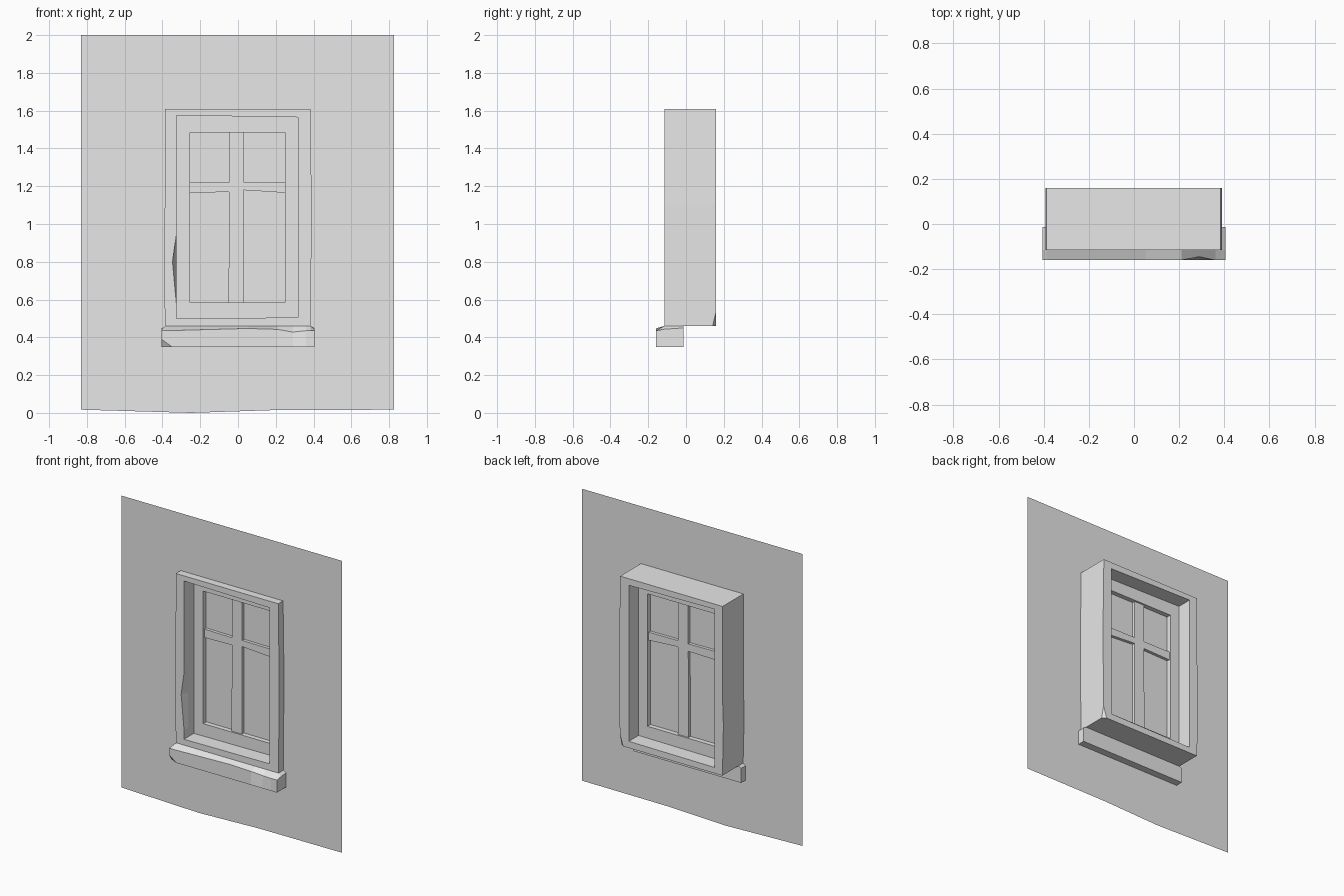
import bpy
import bmesh
from mathutils import Vector

cube = bpy.data.objects.get("Cube")
if cube:
    bpy.data.objects.remove(cube, do_unlink=True)

# Single plain grey
grey = bpy.data.materials.new("plain_grey")
grey.use_nodes = True
grey.diffuse_color = (0.8, 0.8, 0.8, 1)
grey.node_tree.nodes["Principled BSDF"].inputs["Base Color"].default_value = (0.8, 0.8, 0.8, 1)


def finish(name, bm, solid=True):
    if solid:
        bmesh.ops.recalc_face_normals(bm, faces=bm.faces)
    mesh = bpy.data.meshes.new(name)
    bm.to_mesh(mesh)
    bm.free()
    mesh.materials.append(grey)
    obj = bpy.data.objects.new(name, mesh)
    bpy.context.collection.objects.link(obj)
    return obj


def loft(loops, closed):
    """Bridge equal-length loops of points; cap the ends unless closed."""
    bm = bmesh.new()
    rows = [[bm.verts.new(p) for p in loop] for loop in loops]
    n = len(rows[0])
    pairs = list(zip(rows, rows[1:]))
    if closed:
        pairs.append((rows[-1], rows[0]))
    else:
        bm.faces.new(rows[0])
        bm.faces.new(rows[-1])
    for a, b in pairs:
        for i in range(n):
            j = (i + 1) % n
            bm.faces.new((a[i], a[j], b[j], b[i]))
    return bm


def at(y, outline):
    return [(x, y, z) for x, z in outline]


def chip(bm, corner, a, b, c):
    """Slice the corner off along the plane through a, b, c."""
    a, b, c, corner = map(Vector, (a, b, c, corner))
    normal = (b - a).cross(c - a)
    if normal.dot(corner - a) < 0:
        normal.negate()
    bmesh.ops.bisect_plane(bm, geom=bm.verts[:] + bm.edges[:] + bm.faces[:],
                           plane_co=a, plane_no=normal, clear_outer=True)
    bmesh.ops.holes_fill(bm, edges=[e for e in bm.edges if e.is_boundary])


# Wall sheet with an opening and an uneven lower edge
WALL_Y = -0.063
bm = bmesh.new()
outer = [(-0.83, 0.017), (-0.25, 0), (0.2, 0.015), (0.825, 0.017), (0.825, 2), (-0.83, 2)]
inner = [(-0.355, 0.48), (-0.25, 0.48), (0.2, 0.48), (0.355, 0.48), (0.355, 1.59), (-0.355, 1.59)]
o = [bm.verts.new(p) for p in at(WALL_Y, outer)]
h = [bm.verts.new(p) for p in at(WALL_Y, inner)]
for i in range(len(o)):
    j = (i + 1) % len(o)
    bm.faces.new((o[i], o[j], h[j], h[i]))
finish("wall", bm, solid=False)

# Deep outer frame, worn on the left inner edge
FRONT, BACK = -0.115, 0.16
frame_out = [(-0.385, 0.46), (0.385, 0.46), (0.39, 1.1), (0.383, 1.61),
             (-0.387, 1.61), (-0.388, 0.95), (-0.393, 0.8), (-0.388, 0.56)]
frame_in = [(-0.325, 0.5), (0.318, 0.505), (0.318, 1.1), (0.318, 1.565),
            (-0.325, 1.575), (-0.325, 0.95), (-0.325, 0.8), (-0.325, 0.56)]
worn_in = list(frame_in)
worn_in[6] = (-0.347, 0.8)
bm = loft([at(FRONT, frame_out), at(BACK, frame_out), at(BACK, frame_in),
           at(-0.07, frame_in), at(FRONT, worn_in)], closed=True)
chip(bm, (0.385, BACK, 0.46), (0.386, 0.14, 0.46), (0.386, BACK, 0.54), (0.36, BACK, 0.46))
finish("window_frame", bm)


def rect(x0, x1, z0, z1):
    return [(x0, z0), (x1, z0), (x1, z1), (x0, z1)]


# Sash set in the middle of the frame
sash_out = rect(-0.335, 0.33, 0.49, 1.585)
sash_in = rect(-0.255, 0.25, 0.585, 1.485)
finish("window_sash", loft([at(-0.01, sash_out), at(0.055, sash_out),
                            at(0.055, sash_in), at(-0.01, sash_in)], closed=True))

# Glazing bars, slightly crooked
bars = {
    "upright_bar": [(-0.05, 0.58), (0.03, 0.58), (0.03, 1.49), (-0.045, 1.49)],
    "cross_bar_right": [(-0.26, 1.165), (-0.03, 1.17), (-0.03, 1.22), (-0.26, 1.223)],
    "cross_bar_left": [(0.02, 1.18), (0.255, 1.165), (0.255, 1.22), (0.02, 1.222)],
}
for name, outline in bars.items():
    finish(name, loft([at(0.002, outline), at(0.043, outline)], closed=False))

# Glass pane
bm = bmesh.new()
bm.faces.new([bm.verts.new(p) for p in at(0.0225, rect(-0.26, 0.26, 0.58, 1.49))])
finish("glass_pane", bm, solid=False)

# Sill: cross-sections along x give sloped top, bevelled ends and a worn dip
# Each station: x, front lip y, front lip z, ridge z, back z
stations = [(-0.405, -0.16, 0.435, 0.443, 0.45), (-0.385, -0.16, 0.435, 0.46, 0.46),
            (0.05, -0.16, 0.447, 0.46, 0.46), (0.21, -0.16, 0.442, 0.46, 0.46),
            (0.29, -0.145, 0.428, 0.46, 0.46), (0.36, -0.16, 0.435, 0.46, 0.46),
            (0.385, -0.16, 0.435, 0.46, 0.46), (0.405, -0.16, 0.435, 0.443, 0.45)]
bm = loft([[(x, -0.013, 0.35), (x, -0.16, 0.35), (x, ly, lz), (x, -0.115, rz), (x, -0.013, bz)]
           for x, ly, lz, rz, bz in stations], closed=False)
chip(bm, (-0.405, -0.16, 0.35), (-0.405, -0.16, 0.39), (-0.35, -0.16, 0.35), (-0.405, -0.135, 0.35))
finish("window_sill", bm)
